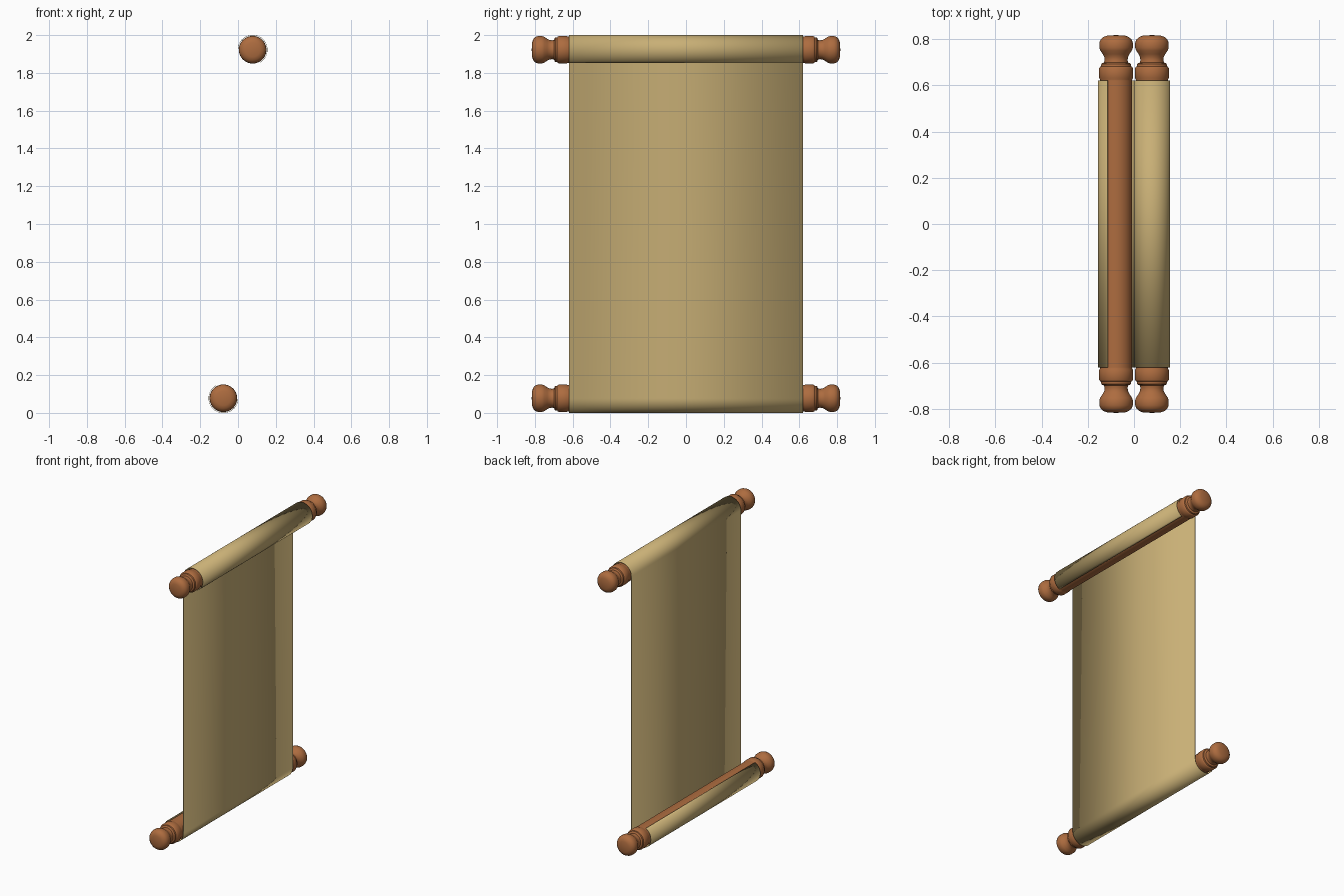
import bpy, bmesh, math

if "Cube" in bpy.data.objects:
    bpy.data.objects.remove(bpy.data.objects["Cube"])

R_PAPER = 0.0775          # radius of the rolled paper
CX, CZ = 0.0775, 1.9225   # centre of the upper roller
HALF_W = 0.62             # half width of the paper


def material(name, color):
    m = bpy.data.materials.new(name)
    m.diffuse_color = color
    m.use_nodes = True
    m.node_tree.nodes["Principled BSDF"].inputs["Base Color"].default_value = m.diffuse_color
    return m


wood = material("wood", (0.42, 0.15, 0.05, 1))
parchment = material("parchment", (0.58, 0.43, 0.18, 1))


def finish(name, bm, mat, angle):
    mesh = bpy.data.meshes.new(name)
    bm.to_mesh(mesh)
    bm.free()
    ob = bpy.data.objects.new(name, mesh)
    bpy.context.collection.objects.link(ob)
    mesh.materials.append(mat)
    bpy.ops.object.select_all(action='DESELECT')
    ob.select_set(True)
    bpy.context.view_layer.objects.active = ob
    bpy.ops.object.shade_smooth_by_angle(angle=math.radians(angle))
    return ob


# Turned handle profile (y, radius), from the shaft out to the knob tip
half = [(0.62, 0.0695), (0.625, 0.0695), (0.632, 0.073), (0.674, 0.073),
        (0.680, 0.069), (0.682, 0.065), (0.692, 0.064), (0.696, 0.060),
        (0.698, 0.052), (0.708, 0.050), (0.722, 0.051), (0.735, 0.058),
        (0.750, 0.068), (0.762, 0.0725), (0.784, 0.0725), (0.798, 0.067),
        (0.809, 0.055), (0.815, 0.038), (0.817, 0.0)]
profile = [(-y, r) for y, r in reversed(half)] + half


def roller(name, x, z, segments=40):
    bm = bmesh.new()
    verts = [bm.verts.new((x + r, y, z)) for y, r in profile]
    edges = [bm.edges.new(p) for p in zip(verts, verts[1:])]
    bmesh.ops.spin(bm, geom=verts + edges, cent=(x, 0, z), axis=(0, 1, 0),
                   angle=math.tau, steps=segments, use_duplicate=False)
    bmesh.ops.remove_doubles(bm, verts=bm.verts[:], dist=1e-5)
    bmesh.ops.recalc_face_normals(bm, faces=bm.faces[:])
    return finish(name, bm, wood, 35)


roller("upper_roller", CX, CZ)
roller("lower_roller", -CX, 2 - CZ)

# Paper: wraps the upper roller, hangs straight, wraps the lower roller
upper = []
for i in range(29):
    a = math.radians(-62 + 242 * i / 28)
    upper.append((CX + R_PAPER * math.cos(a), CZ + R_PAPER * math.sin(a)))
path = upper + [(-x, 2 - z) for x, z in reversed(upper)]

bm = bmesh.new()
rows = [[bm.verts.new((x, y, z)) for y in (-HALF_W, HALF_W)] for x, z in path]
for (a, b), (c, d) in zip(rows, rows[1:]):
    bm.faces.new((a, b, d, c))
paper = finish("paper_sheet", bm, parchment, 40)
solid = paper.modifiers.new("thickness", 'SOLIDIFY')
solid.thickness = 0.002
solid.offset = 0
